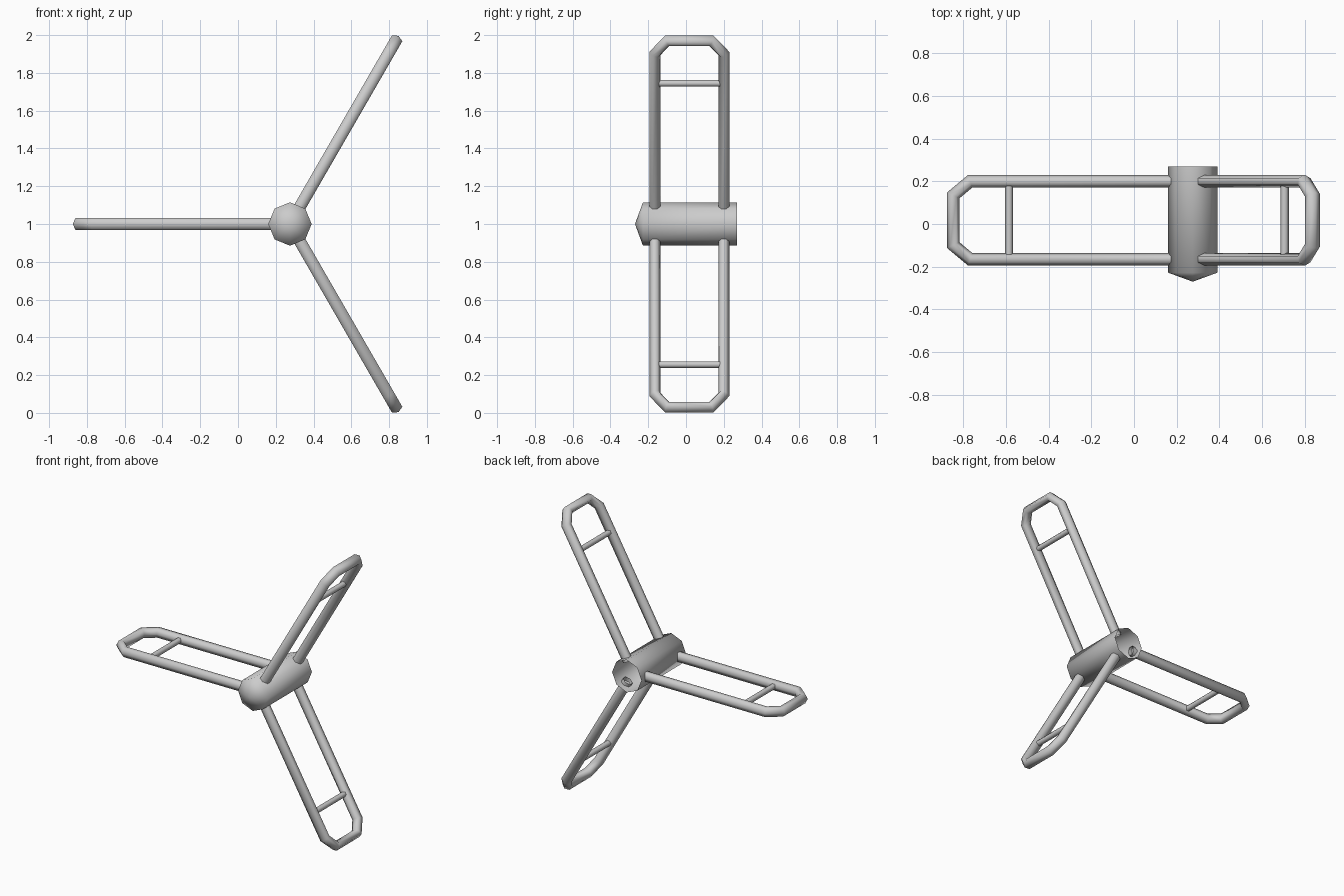
import bpy, bmesh
from math import sin, cos, pi, radians
from mathutils import Vector, Matrix

if "Cube" in bpy.data.objects:
    bpy.data.objects.remove(bpy.data.objects["Cube"])

HUB = Vector((0.275, 0, 1.0))


def loft(name, rings, tip=None):
    """Skin a list of closed rings; optionally close the start with a point."""
    bm = bmesh.new()
    vs = [[bm.verts.new(p) for p in ring] for ring in rings]
    n = len(vs[0])
    for a, b in zip(vs, vs[1:]):
        for i in range(n):
            j = (i + 1) % n
            bm.faces.new((a[i], a[j], b[j], b[i]))
    if tip is not None:
        t = bm.verts.new(tip)
        for i in range(n):
            bm.faces.new((t, vs[0][(i + 1) % n], vs[0][i]))
    bmesh.ops.recalc_face_normals(bm, faces=bm.faces[:])
    # open shells: make sure the normals point outwards
    f = bm.faces[0]
    mid = sum((v.co for v in vs[0] + vs[1]), Vector()) / (2 * n)
    f.normal_update()
    if f.normal.dot(f.calc_center_median() - mid) < 0:
        bmesh.ops.reverse_faces(bm, faces=bm.faces[:])
    me = bpy.data.meshes.new(name)
    bm.to_mesh(me)
    bm.free()
    me.shade_smooth()
    ob = bpy.data.objects.new(name, me)
    bpy.context.collection.objects.link(ob)
    return ob


def tube_rings(path, a, h):
    """Mitred six-sided tube along a path in the local XY plane."""
    pts = [Vector((x, y, 0)) for x, y in path]
    up = Vector((0, 0, 1))
    rings = []
    for i, p in enumerate(pts):
        d0 = (pts[i] - pts[i - 1]).normalized() if i else None
        d1 = (pts[i + 1] - pts[i]).normalized() if i < len(pts) - 1 else None
        d0, d1 = d0 or d1, d1 or d0
        t = (d0 + d1).normalized()
        side = up.cross(t) / t.dot(d0)
        rings.append([p + side * a * cos(k * pi / 3)
                      + up * h * sin(k * pi / 3) / sin(pi / 3) for k in range(6)])
    return rings


# Hub: eight-sided shell with a shallow nose, open at the back
hub_rings = [[(0.115 * cos(k * pi / 4), y, 0.115 * sin(k * pi / 4)) for k in range(8)]
             for y in (-0.228, 0.27)]
hub = loft("hub", hub_rings, tip=(0, -0.27, 0))
hub.location = HUB

# Three blades: a bent tube loop and a thin cross rung
y0, y1 = -0.165, 0.2
loop = [(0.08, y0), (1.042, y0), (1.121, y0 + 0.066),
        (1.121, y1 - 0.066), (1.042, y1), (0.08, y1)]
for i, ang in enumerate((180, 60, -60), 1):
    place = Matrix.Translation(HUB) @ Matrix.Rotation(radians(-ang), 4, 'Y')
    frame = loft(f"blade_frame_{i}", tube_rings(loop, 0.029, 0.0315))
    rung = loft(f"blade_rung_{i}", tube_rings([(0.86, y0), (0.86, y1)], 0.019, 0.017))
    frame.matrix_world = place
    rung.matrix_world = place
